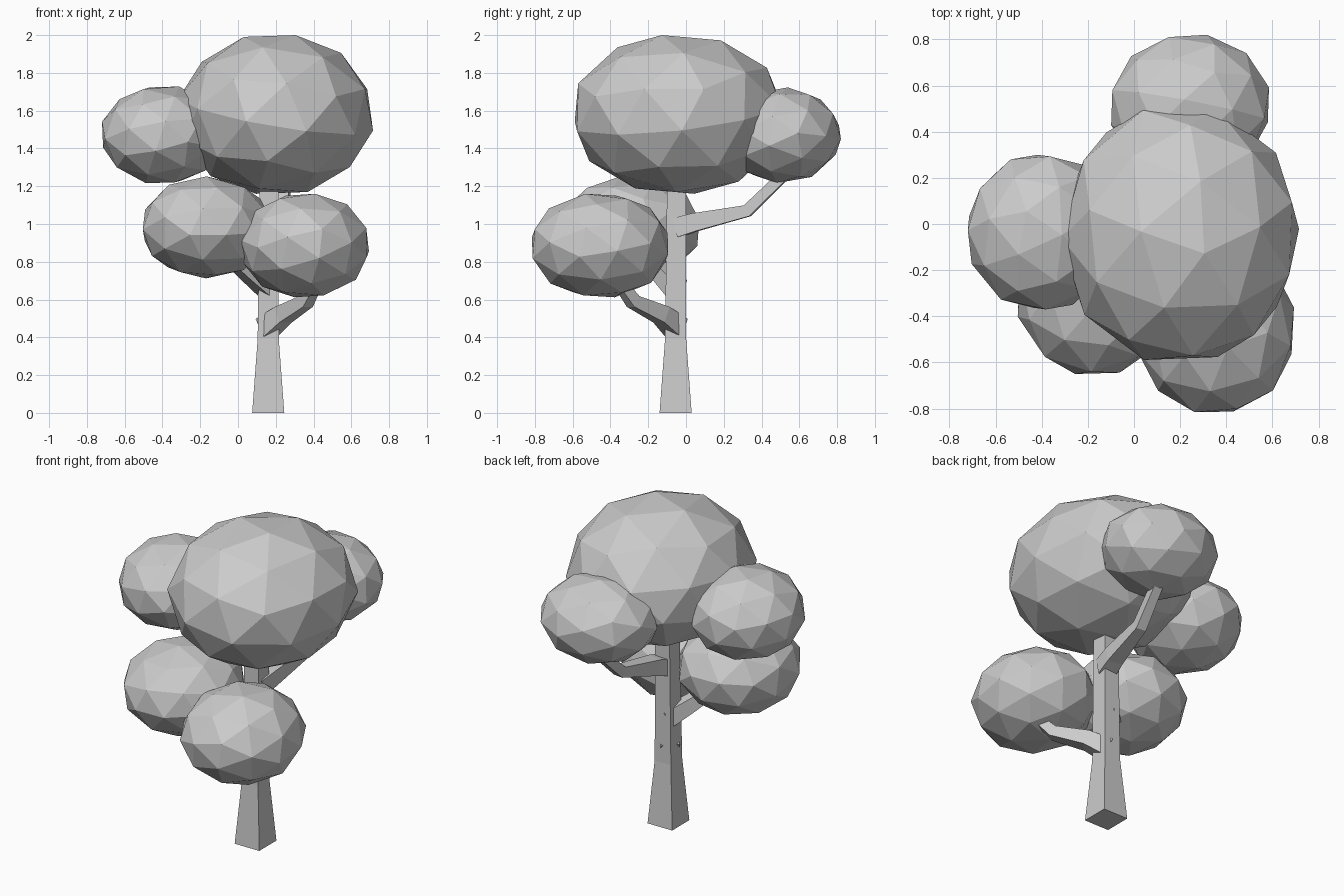
import bpy, bmesh
from math import radians
from mathutils import Vector, Euler, Matrix

cube = bpy.data.objects.get("Cube")
if cube:
    bpy.data.objects.remove(cube, do_unlink=True)

# One plain grey for the whole tree
grey = bpy.data.materials.new("plain grey")
grey.use_nodes = True
colour = (0.6, 0.6, 0.6, 1)
grey.diffuse_color = colour
grey.node_tree.nodes["Principled BSDF"].inputs["Base Color"].default_value = colour


def finish(name, bm):
    bmesh.ops.recalc_face_normals(bm, faces=bm.faces)
    mesh = bpy.data.meshes.new(name)
    bm.to_mesh(mesh)
    bm.free()
    mesh.materials.append(grey)
    obj = bpy.data.objects.new(name, mesh)
    bpy.context.scene.collection.objects.link(obj)


def leaf_clump(name, centre, radii, turn):
    """Turned low-poly ball, stretched to fill the box centre +- radii."""
    bm = bmesh.new()
    bmesh.ops.create_icosphere(bm, subdivisions=2, radius=1)
    spin = Euler([radians(a) for a in turn]).to_matrix()
    bmesh.ops.transform(bm, matrix=spin.to_4x4(), verts=bm.verts)
    for axis in range(3):
        values = [v.co[axis] for v in bm.verts]
        low, high = min(values), max(values)
        for v in bm.verts:
            unit = (v.co[axis] - low) / (high - low) * 2 - 1
            v.co[axis] = centre[axis] + radii[axis] * unit
    finish(name, bm)


def limb(name, path):
    """Square-section limb through (x, y, z, half width) stations."""
    bm = bmesh.new()
    points = [Vector(p[:3]) for p in path]
    rings = []
    for i, p in enumerate(points):
        along = (points[min(i + 1, len(points) - 1)] - points[max(i - 1, 0)]).normalized()
        if along.z > 0.97:
            side, up = Vector((1, 0, 0)), Vector((0, 1, 0))
        else:
            side = along.cross(Vector((0, 0, 1))).normalized()
            up = side.cross(along)
        w = path[i][3]
        rings.append([bm.verts.new(p + side * w * a + up * w * b)
                      for a, b in ((-1, -1), (1, -1), (1, 1), (-1, 1))])
    for r, s in zip(rings, rings[1:]):
        for k in range(4):
            bm.faces.new((r[k], r[k - 1], s[k - 1], s[k]))
    bm.faces.new(rings[0])
    bm.faces.new(rings[-1])
    finish(name, bm)


# Trunk and branches
limb("trunk", [(0.16, -0.055, 0, 0.085), (0.16, -0.055, 0.39, 0.056),
               (0.165, -0.05, 1.3, 0.049)])
limb("front_left_branch", [(0.15, -0.05, 0.45, 0.055), (0.24, -0.13, 0.52, 0.045),
                           (0.36, -0.28, 0.59, 0.033), (0.42, -0.36, 0.70, 0.025)])
limb("front_right_branch", [(0.16, -0.05, 0.66, 0.05), (0.06, -0.13, 0.74, 0.042),
                            (-0.08, -0.24, 0.86, 0.03)])
limb("back_branch", [(0.17, -0.05, 0.98, 0.052), (0.19, 0.05, 1.01, 0.048),
                     (0.23, 0.325, 1.07, 0.032), (0.26, 0.53, 1.27, 0.027)])

# Foliage
leaf_clump("crown", (0.20, -0.042, 1.58), (0.515, 0.547, 0.42), (12, 8, 20))
leaf_clump("right_clump", (-0.40, -0.035, 1.472), (0.32, 0.335, 0.256), (25, 40, 10))
leaf_clump("back_clump", (0.243, 0.51, 1.47), (0.342, 0.31, 0.253), (50, 15, 35))
leaf_clump("front_left_clump", (0.353, -0.455, 0.886), (0.34, 0.36, 0.274), (35, 20, 60))
leaf_clump("front_right_clump", (-0.168, -0.29, 0.982), (0.336, 0.36, 0.27), (15, 55, 30))
